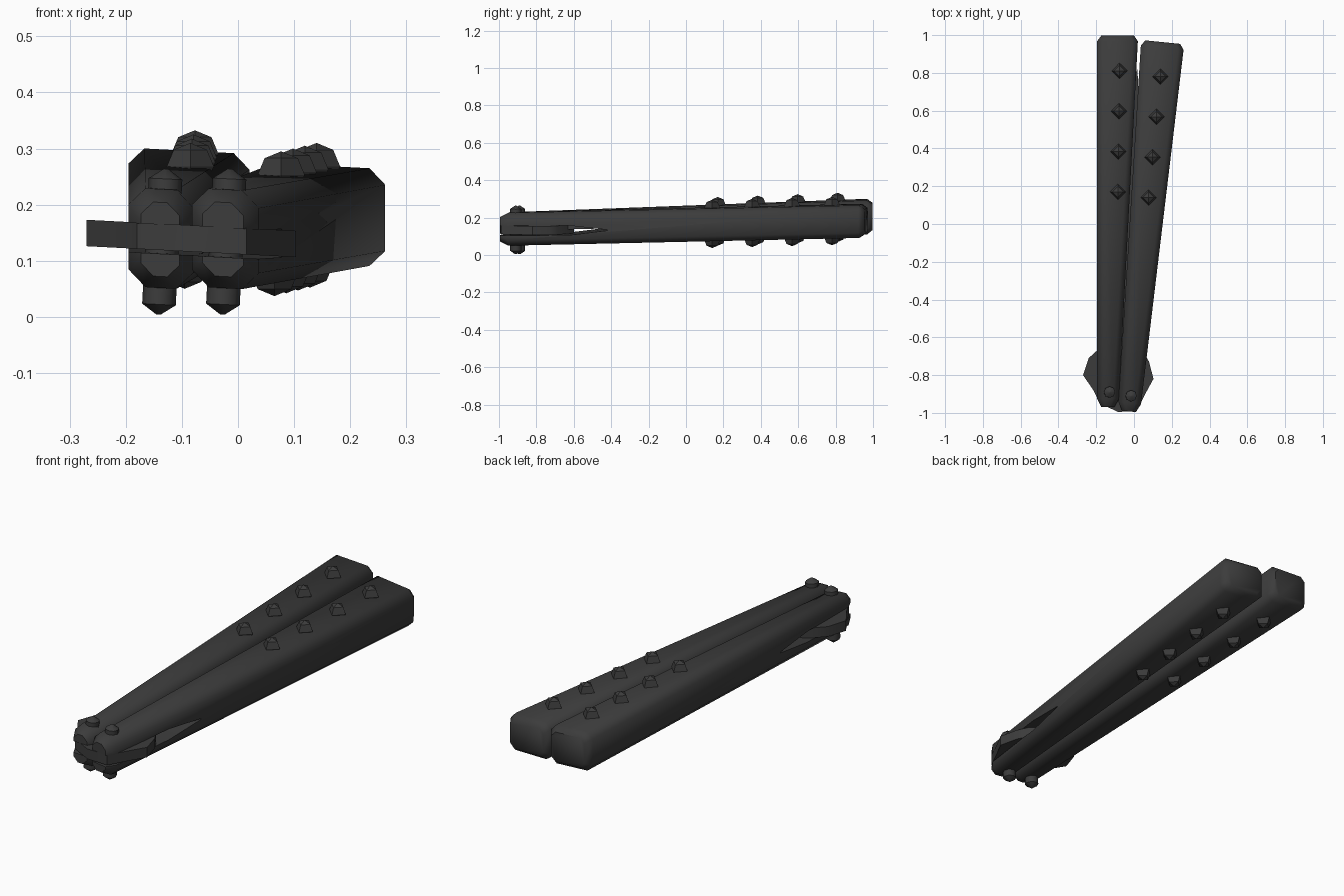
import bpy, bmesh, math
from mathutils import Vector, Matrix

if "Cube" in bpy.data.objects:
    bpy.data.objects.remove(bpy.data.objects["Cube"])

dark = bpy.data.materials.new("dark_gunmetal")
dark.diffuse_color = (0.045, 0.045, 0.045, 1)
dark.use_nodes = True
dark.node_tree.nodes["Principled BSDF"].inputs["Base Color"].default_value = dark.diffuse_color
ROLL = math.radians(-3)


def finish(name, bm, angle=50):
    bmesh.ops.recalc_face_normals(bm, faces=bm.faces)
    me = bpy.data.meshes.new(name)
    bm.to_mesh(me)
    bm.free()
    ob = bpy.data.objects.new(name, me)
    bpy.context.collection.objects.link(ob)
    me.materials.append(dark)
    smooth(ob, angle)
    return ob


def smooth(ob, angle):
    bpy.ops.object.select_all(action='DESELECT')
    ob.select_set(True)
    bpy.context.view_layer.objects.active = ob
    bpy.ops.object.shade_smooth_by_angle(angle=math.radians(angle))


def loft(name, rings):
    bm = bmesh.new()
    vs = [[bm.verts.new(p) for p in r] for r in rings]
    n = len(vs[0])
    for a, b in zip(vs, vs[1:]):
        for i in range(n):
            bm.faces.new((a[i], a[(i + 1) % n], b[(i + 1) % n], b[i]))
    bm.faces.new(vs[0])
    bm.faces.new(vs[-1])
    return finish(name, bm)


def slab(name, outline, z0, z1, angle=30):
    """Extruded outline; z0 and z1 are functions of x, y."""
    bm = bmesh.new()
    lo = [bm.verts.new((x, y, z0(x, y))) for x, y in outline]
    hi = [bm.verts.new((x, y, z1(x, y))) for x, y in outline]
    n = len(lo)
    bm.faces.new(lo)
    bm.faces.new(hi)
    for i in range(n):
        bm.faces.new((lo[i], lo[(i + 1) % n], hi[(i + 1) % n], hi[i]))
    return finish(name, bm, angle)


def handle(name, front, back, shear):
    """front / back: y, x0, x1, z0, z1 of the end sections."""
    def ring(y, inset, c):
        t = (y - front[0]) / (back[0] - front[0])
        x0, x1, z0, z1 = [a + (b - a) * t for a, b in zip(front[1:], back[1:])]
        cx, cz = (x0 + x1) / 2, (z0 + z1) / 2
        w, h = (x1 - x0) / 2 - inset, (z1 - z0) / 2 - inset
        pts = [(w, h - c), (w - c, h), (c - w, h), (-w, h - c),
               (-w, c - h), (c - w, -h), (w - c, -h), (w, c - h)]
        return [(cx + x, y - shear * x, cz + z + x * math.tan(ROLL)) for x, z in pts]
    f, b = front[0], back[0]
    ob = loft(name, [ring(f, .022, .022), ring(f + .045, 0, .03),
                     ring(b - .03, 0, .028), ring(b, .022, .022)])
    # slot at the pivot end, tapering to nothing
    mid = lambda x: 0.135 + (x + .08) * math.tan(ROLL)
    ends = [(-1.3, .027), (-.62, .025), (-.42, .002)]
    cut = loft("slot_cutter", [[(x, y, mid(x) + (y + 1) * .012 + s * h)
               for x, s in ((-.6, -1), (.6, -1), (.6, 1), (-.6, 1))] for y, h in ends])
    cut.hide_render = True
    mod = ob.modifiers.new("slot", 'BOOLEAN')
    mod.operation, mod.object = 'DIFFERENCE', cut
    bpy.context.view_layer.objects.active = ob
    bpy.ops.object.modifier_apply(modifier="slot")
    bpy.data.objects.remove(cut)
    smooth(ob, 50)


# handles
handle("left_handle", (-.97, -.195, -.082, .05, .226), (.998, -.195, .022, .115, .297), 0)
handle("right_handle", (-.992, -.085, .032, .05, .226), (.963, .038, .266, .096, .27), .1)


# studs on both faces of each handle
def stud(name, x, y, z):
    bm = bmesh.new()
    bmesh.ops.create_uvsphere(bm, u_segments=4, v_segments=4, radius=.042,
                              matrix=Matrix.Translation((x, y, z)))
    finish(name, bm, 30)


for i in range(4):
    yl, yr = .17 + .2135 * i, .14 + .2135 * i
    xl, xr = -.085 + .0027 * i, .077 + .021 * i
    stud("left_stud_top", xl, yl, .268 + .0075 * i)
    stud("left_stud_bottom", xl - .01, yl, .092 + .0065 * i)
    stud("right_stud_top", xr, yr, .253 + .005 * i)
    stud("right_stud_bottom", xr - .012, yr, .079 + .005 * i)

# pivot pins with pointed caps
for name, x, y in (("left_pivot_pin", -.135, -.89), ("right_pivot_pin", -.021, -.91)):
    rings = []
    for z, r in ((-.13, .004), (-.112, .03), (.112, .03), (.13, .004)):
        rings.append([Matrix.Translation((x, y, .134)) @ Matrix.Rotation(-ROLL, 4, 'Y')
                      @ Vector((r * math.cos(a * math.pi / 4), r * math.sin(a * math.pi / 4), z))
                      for a in range(8)])
    loft(name, rings)

# tang with its two side guards
tang = [(-.27, -.80), (-.24, -.71), (-.19, -.665), (-.06, -.60), (.055, -.685), (.08, -.73),
        (.103, -.82), (.065, -.89), (.035, -.95), (.015, -.99), (-.085, -.995), (-.18, -.95),
        (-.215, -.88)]
tz = lambda x: .139 + (x + .08) * math.tan(ROLL)
slab("blade_tang", tang, lambda x, y: tz(x) - .023, lambda x, y: tz(x) + .024)

# blade lying between the handles
blade = [(-.13, -.7), (-.02, -.7), (.03, .45), (.024, .7), (.018, .82), (-.02, .72), (-.07, .5)]
bz = lambda y: .15 + .025 * (y + .7)
slab("blade", blade, lambda x, y: bz(y) - .015, lambda x, y: bz(y) + .015)
